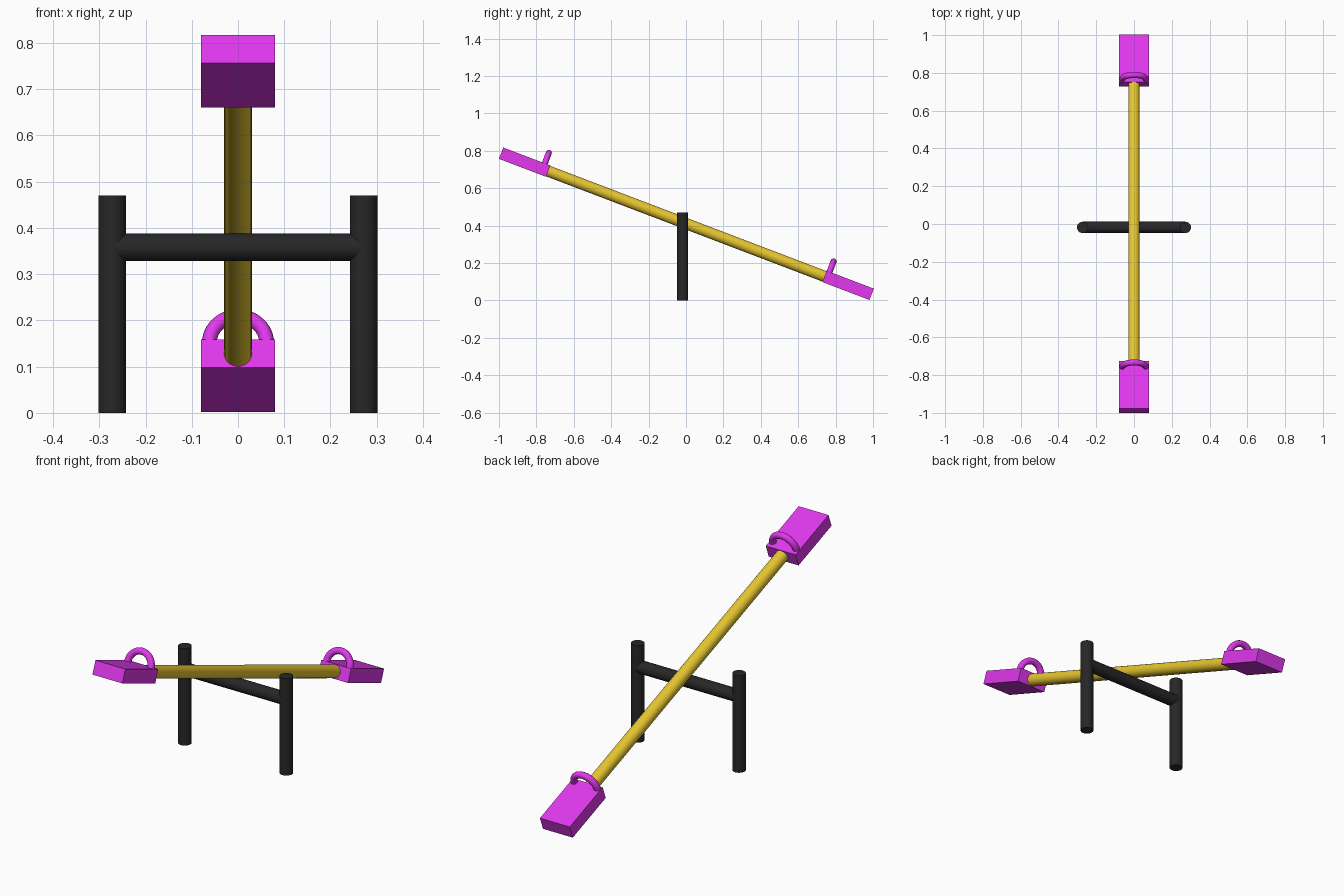
import bpy
import math
from mathutils import Matrix, Vector

if "Cube" in bpy.data.objects:
    bpy.data.objects.remove(bpy.data.objects["Cube"])

TILT = math.atan2(0.6585, 1.729)          # board slopes down towards +y
HIGH = Vector((0, -0.8625, 0.739))        # seat centres
LOW = Vector((0, 0.8665, 0.0805))
SEAT_L, SEAT_T = 0.27, 0.065
BOARD = Matrix.Rotation(-TILT, 4, 'X')


def material(name, rgb):
    m = bpy.data.materials.new(name)
    m.diffuse_color = (*rgb, 1)
    m.use_nodes = True
    m.node_tree.nodes["Principled BSDF"].inputs["Base Color"].default_value = m.diffuse_color
    return m


black = material("black_paint", (0.02, 0.02, 0.02))
yellow = material("yellow_paint", (0.80, 0.57, 0.03))
magenta = material("magenta_paint", (0.75, 0.04, 0.85))


def smooth():
    bpy.ops.object.shade_smooth_by_angle(angle=math.radians(40))


def tube(name, a, b, r, mat):
    a, b = Vector(a), Vector(b)
    bpy.ops.mesh.primitive_cylinder_add(vertices=32, radius=r, depth=(b - a).length,
                                        location=(a + b) / 2)
    ob = bpy.context.object
    ob.name = name
    ob.rotation_euler = (b - a).to_track_quat('Z', 'Y').to_euler()
    ob.data.materials.append(mat)
    smooth()


def seat(name, centre):
    bpy.ops.mesh.primitive_cube_add(size=1)
    ob = bpy.context.object
    ob.name = name
    ob.data.transform(Matrix.Diagonal((0.16, SEAT_L, SEAT_T, 1)))
    ob.matrix_world = Matrix.Translation(centre) @ BOARD
    ob.data.materials.append(magenta)


def handle(name, centre, offset):
    # half-ring standing square to the board, feet sunk into the seat
    cu = bpy.data.curves.new(name, 'CURVE')
    cu.dimensions = '3D'
    cu.bevel_depth = 0.016
    cu.bevel_resolution = 4
    cu.use_fill_caps = True
    arc = [math.pi * i / 24 for i in range(25)]
    pts = [(0.062, -0.01)] + [(0.062 * math.cos(t), 0.062 * math.sin(t)) for t in arc] + [(-0.062, -0.01)]
    sp = cu.splines.new('POLY')
    sp.points.add(len(pts) - 1)
    for p, (x, z) in zip(sp.points, pts):
        p.co = (x, 0, z, 1)
    cu.materials.append(magenta)
    ob = bpy.data.objects.new(name, cu)
    bpy.context.collection.objects.link(ob)
    ob.matrix_world = (Matrix.Translation(centre) @ BOARD
                       @ Matrix.Translation((0, offset, SEAT_T / 2 - 0.002)))
    bpy.ops.object.select_all(action='DESELECT')
    ob.select_set(True)
    bpy.context.view_layer.objects.active = ob
    bpy.ops.object.convert(target='MESH')
    smooth()


# support frame
for side, x in (("left", -0.272), ("right", 0.272)):
    tube(side + "_post", (x, -0.018, 0), (x, -0.018, 0.47), 0.03, black)
tube("crossbar", (-0.272, -0.018, 0.358), (0.272, -0.018, 0.358), 0.03, black)

# beam running between the inner faces of the seats
along = (LOW - HIGH).normalized()
inset = along * (SEAT_L / 2 - 0.005)
tube("beam", HIGH + inset, LOW - inset, 0.03, yellow)

# seats and handles
seat("high_seat", HIGH)
seat("low_seat", LOW)
handle("high_handle", HIGH, SEAT_L / 2 - 0.032)
handle("low_handle", LOW, -SEAT_L / 2 + 0.017)
